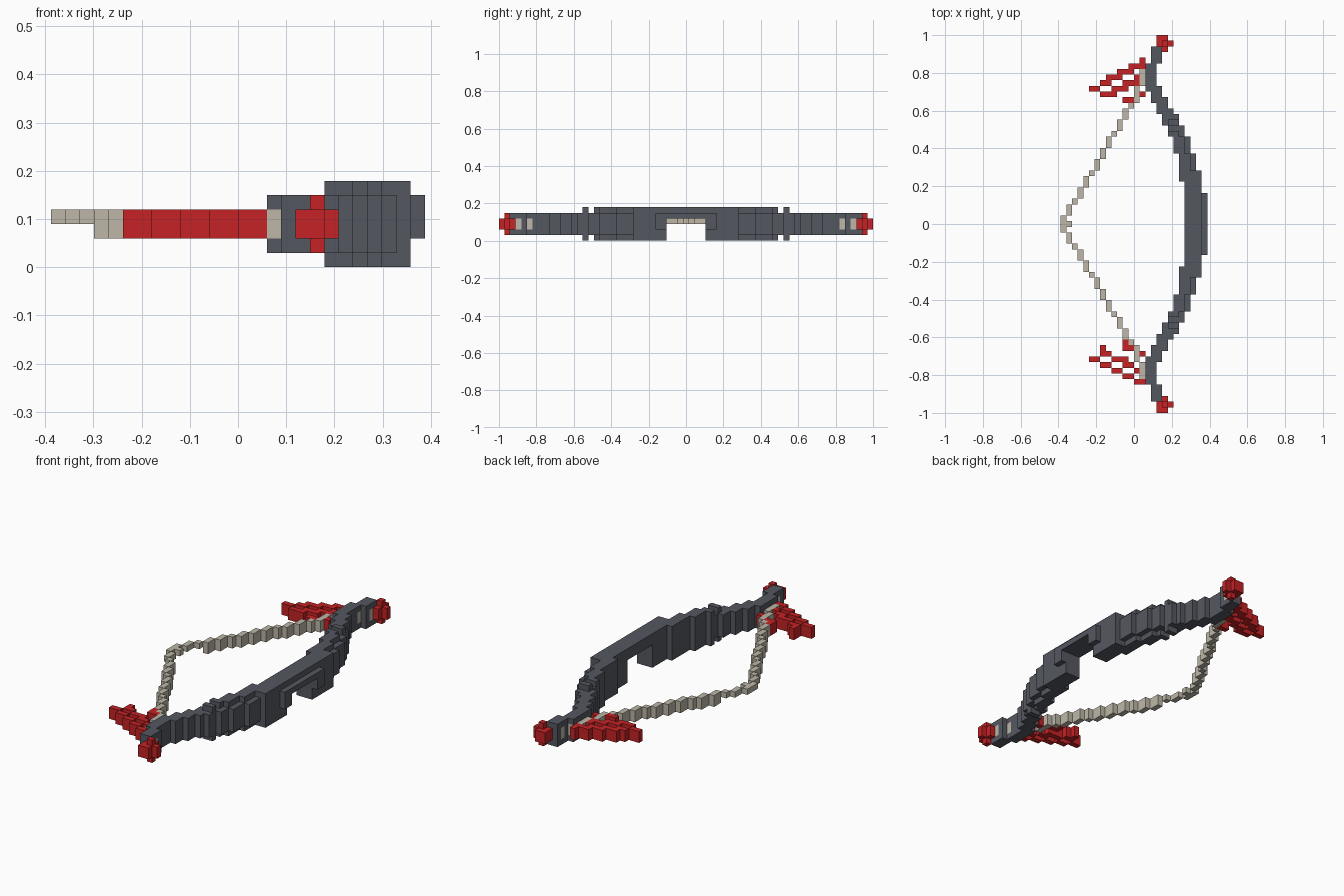
import bpy
import bmesh
from mathutils import Vector

cube = bpy.data.objects.get("Cube")
if cube:
    bpy.data.objects.remove(cube, do_unlink=True)

V = 2 / 67          # edge of one block
TIP = 33            # blocks from the middle to each end


def material(name, color):
    mat = bpy.data.materials.new(name)
    mat.use_nodes = True
    mat.diffuse_color = color
    mat.node_tree.nodes["Principled BSDF"].inputs["Base Color"].default_value = color
    return mat


grey = material("dark grey", (0.09, 0.097, 0.118, 1))
red = material("red", (0.56, 0.016, 0.018, 1))
cream = material("cream", (0.51, 0.475, 0.39, 1))


def box(x0, x1, y, z0, z1):
    """Cells of one row, with both ends included."""
    return {(x, y, z) for x in range(x0, x1 + 1) for z in range(z0, z1 + 1)}


# Stave: curved limbs made of one slice per row
OUTER = (5, 9, 12, 15, 17, 19, 20, 22, 24)
INNER = (7, 12, 15, 17, 19, 21, 23)


def stave_row(y):
    j = abs(y)
    back = 9 - sum(j > b for b in INNER)
    front = 12 - sum(j > b for b in OUTER)
    if j > 28:
        back, front = 3, 4
    deep = j <= 16 or j == 18
    cells = set()
    for x in range(back, front + 1):
        if x == 12:
            low, high = 2, 4
        elif deep and x >= 6 and (x < front or j == 18 or x > 10):
            low, high = 0, 5
        else:
            low, high = 1, 4
        # hand grip is open underneath
        if j <= 3:
            low = 4
        cells |= box(x, x, y, low, high)
    return cells


stave = set()
for y in range(-31, 32):
    stave |= stave_row(y)

# String: two straight runs from the pulled middle to the limbs, plus wraps
string = set()
for y in range(-27, 28):
    j = abs(y)
    x = min(1, round(-13 + max(0, j - 0.6) * 0.59))
    if j > 22:
        x = 0 if j < 25 else 1
    for cx in ((x, x + 1) if j == 0 else (x,)):
        string |= box(cx, cx, y, 3 if cx < -10 else 2, 3)
for side in (-1, 1):
    for j in (28, 30):
        string |= box(2 if j == 28 else 3, 3 if j == 28 else 4, side * j, 2, 3)

# Feathers: slanted strips, each row being (y, first x, last x)
FEATHERS = {
    "left_feathers": (1, ((29, 1, 1), (28, -1, 1), (27, -3, -1), (26, -5, -3),
                          (25, -6, -5), (24, -8, -7), (23, -6, -4), (24, -4, -2),
                          (25, -2, 0), (26, 0, 0), (22, -2, 0), (23, 0, 1))),
    "right_feathers": (-1, ((28, 0, 1), (27, -2, -1), (26, -4, -3), (25, -6, -5),
                            (24, -8, -7), (23, -6, -5), (22, -6, -6), (24, -4, -2),
                            (25, -2, -1), (26, 0, 0), (21, -2, -2), (22, -2, 0),
                            (23, 1, 1))),
}
parts = {}
for name, (side, rows) in FEATHERS.items():
    parts[name] = (set().union(*(box(a, b, side * y, 2, 3) for y, a, b in rows)), red)

# Tips: small rounded knobs at both ends
tips = set()
for side in (-1, 1):
    tips |= box(4, 5, side * TIP, 2, 3)
    tips |= box(4, 6, side * (TIP - 1), 2, 3) | box(5, 5, side * (TIP - 1), 1, 4)
    tips |= box(5, 5, side * (TIP - 2), 2, 3)

feathers = parts["left_feathers"][0] | parts["right_feathers"][0]
stave -= string | tips
feathers_clear = stave | tips
string -= feathers_clear
for name in FEATHERS:
    parts[name] = (parts[name][0] - string - stave, red)
parts["bow_stave"] = (stave, grey)
parts["bow_string"] = (string, cream)
parts["tip_knobs"] = (tips, red)
occupied = set().union(*(cells for cells, _ in parts.values()))


def build(name, cells, mat):
    """Outer faces of a block part as one mesh."""
    bm = bmesh.new()
    corners = {}

    def corner(p):
        key = tuple(p)
        if key not in corners:
            corners[key] = bm.verts.new((key[0] * V, (key[1] - 0.5) * V, key[2] * V))
        return corners[key]

    for cell in sorted(cells):
        for axis in range(3):
            for sign in (0, 1):
                step = Vector((0, 0, 0))
                step[axis] = 1
                near = Vector(cell) + step * (1 if sign else -1)
                if tuple(int(c) for c in near) in occupied:
                    continue
                u, w = Vector((0, 0, 0)), Vector((0, 0, 0))
                u[(axis + 1) % 3] = 1
                w[(axis + 2) % 3] = 1
                base = Vector(cell) + step * sign
                quad = [base, base + u, base + u + w, base + w]
                if not sign:
                    quad.reverse()
                bm.faces.new([corner(p) for p in quad])
    mesh = bpy.data.meshes.new(name)
    bm.to_mesh(mesh)
    bm.free()
    mesh.materials.append(mat)
    bpy.context.collection.objects.link(bpy.data.objects.new(name, mesh))


for name, (cells, mat) in parts.items():
    build(name, cells, mat)
